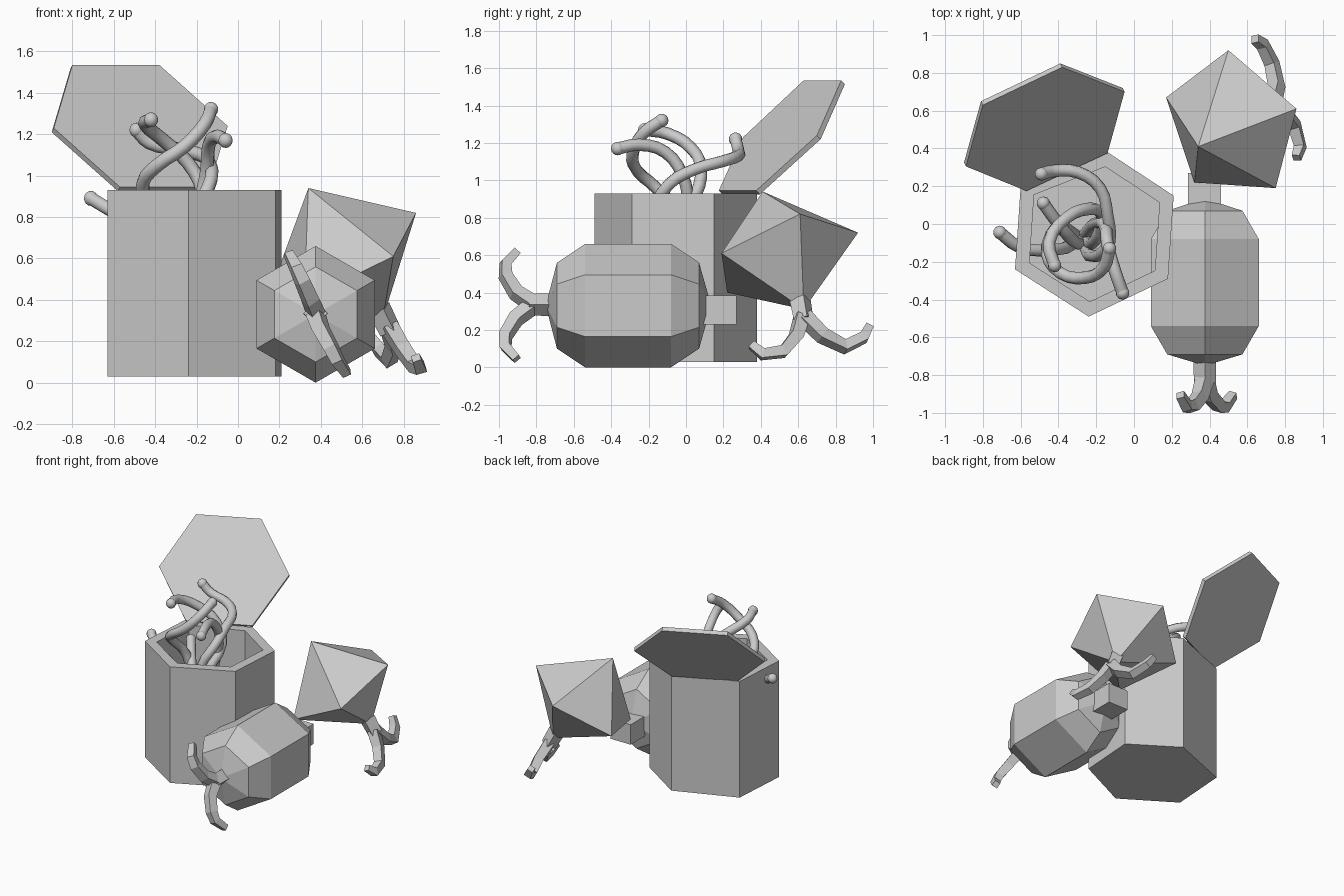
import bpy, bmesh, math
from mathutils import Vector

if "Cube" in bpy.data.objects:
    bpy.data.objects.remove(bpy.data.objects["Cube"])


def finish(name, bm):
    bmesh.ops.recalc_face_normals(bm, faces=bm.faces)
    me = bpy.data.meshes.new(name)
    bm.to_mesh(me)
    bm.free()
    ob = bpy.data.objects.new(name, me)
    bpy.context.collection.objects.link(ob)
    return ob


def loft(name, rings):
    """Skin a list of rings; a one-point ring is a pole, others are capped."""
    bm = bmesh.new()
    vs = [[bm.verts.new(p) for p in r] for r in rings]
    for a, b in zip(vs, vs[1:]):
        n = max(len(a), len(b))
        for i in range(n):
            j = (i + 1) % n
            if len(a) == 1:
                bm.faces.new((a[0], b[i], b[j]))
            elif len(b) == 1:
                bm.faces.new((a[i], a[j], b[0]))
            else:
                bm.faces.new((a[i], a[j], b[j], b[i]))
    for r in (vs[0], vs[-1]):
        if len(r) > 2:
            bm.faces.new(r)
    return finish(name, bm)


def tube(name, paths, depth, smooth):
    """Sweep round tubes along paths of (x, y, z, radius factor)."""
    cu = bpy.data.curves.new(name, 'CURVE')
    cu.dimensions = '3D'
    cu.bevel_depth = depth
    cu.bevel_resolution = 2 if smooth else 0
    cu.resolution_u = 3
    cu.use_fill_caps = True
    for path in paths:
        sp = cu.splines.new('BEZIER' if smooth else 'POLY')
        pts = sp.bezier_points if smooth else sp.points
        pts.add(len(path) - 1)
        for p, q in zip(pts, path):
            r = q[3] if len(q) > 3 else 1
            if smooth:
                p.co = q[:3]
                p.handle_left_type = p.handle_right_type = 'AUTO'
            else:
                p.co = (*q[:3], 1)
            p.radius = r
        sp.use_smooth = smooth
    ob = bpy.data.objects.new(name, cu)
    bpy.context.collection.objects.link(ob)
    bpy.ops.object.select_all(action='DESELECT')
    ob.select_set(True)
    bpy.context.view_layer.objects.active = ob
    bpy.ops.object.convert(target='MESH')


# Hollow hexagonal can
plan = [(-.14, .38), (.21, .15), (.18, -.29), (-.24, -.49), (-.63, -.24), (-.60, .20)]
cx, cy = -.205, -.05


def hexring(s, z):
    return [(cx + (x - cx) * s, cy + (y - cy) * s, z) for x, y in plan]


loft("can", [hexring(1, .03), hexring(1, .93), hexring(.82, .93), hexring(.82, .12)])

# Open lid leaning back from the rear left edge
lid = [Vector(p) for p in ((-.57, .175, .945), (-.14, .375, .945), (-.05, .70, 1.24),
                           (-.38, .83, 1.535), (-.80, .63, 1.535), (-.89, .305, 1.23))]
back = Vector((-.01, .02, -.02))
loft("lid", [lid, [p + back for p in lid]])

# Hexagonal barrel body lying along y
bx, bz = .375, .33


def barrel_ring(y, r):
    return [(bx + r * math.sin(math.pi * i / 3), y, bz + r * math.cos(math.pi * i / 3))
            for i in range(6)]


loft("barrel_body", [[(bx, -.75, bz)], barrel_ring(-.69, .23), barrel_ring(-.54, .33),
                     barrel_ring(-.08, .33), barrel_ring(.07, .23), [(bx, .135, bz)]])

# Square stub on the rear of the barrel
loft("barrel_stub", [[(x, y, z) for x, z in ((.285, .23), (.46, .23), (.46, .385), (.285, .385))]
                     for y in (.08, .27)])

# Forked claw on the front of the barrel
stem = [(.375, -.70, .335, 1.4), (.375, -.84, .335, 1.35)]
tube("barrel_claw", [
    stem,
    [(.375, -.82, .34, 1.2), (.35, -.91, .40, 1.1), (.31, -.965, .49),
     (.28, -.965, .555, .9), (.245, -.905, .62, .7)],
    [(.375, -.82, .33, 1.2), (.40, -.91, .26, 1.1), (.45, -.965, .17),
     (.48, -.965, .11, .9), (.525, -.905, .045, .7)]], .043, False)

# Tilted faceted gem: a five-sided double pyramid
loft("gem_body", [[(.34, .41, .94)],
                  [(.86, .61, .82), (.50, .92, .72), (.17, .67, .48), (.32, .22, .40), (.75, .19, .61)],
                  [(.70, .63, .31)]])

# Forked claw below the gem
tube("gem_claw", [
    [(.68, .61, .36, 1.4), (.735, .63, .25, 1.3)],
    [(.73, .63, .27, 1.2), (.755, .73, .17, 1.1), (.73, .85, .11), (.68, .95, .16, .9), (.64, .98, .22, .7)],
    [(.73, .62, .27, 1.2), (.79, .59, .17, 1.1), (.85, .52, .085), (.88, .41, .07, .9), (.86, .35, .12, .7)]],
     .043, False)

# Tentacles spilling out of the can, each with a rounded tip
root = (-.28, -.08, .3)
tentacles = [
    [(-.49, .265, 1.22), (-.43, .28, 1.16), (-.30, .275, 1.13), (-.18, .19, 1.10),
     (-.14, .05, 1.06), (-.13, -.09, .98), (-.2, -.17, .82)],
    [(-.06, -.365, 1.17), (-.10, -.25, 1.19), (-.14, -.11, 1.15), (-.15, -.02, 1.03), (-.18, .01, .88)],
    [(-.42, -.22, 1.27), (-.45, -.10, 1.25), (-.36, .03, 1.17), (-.24, .08, 1.06),
     (-.17, .05, .92), (-.2, -.08, .75)],
    [(-.13, -.13, 1.32), (-.16, -.23, 1.25), (-.26, -.285, 1.14), (-.39, -.26, 1.05),
     (-.46, -.16, .96), (-.42, -.03, .8)],
    [(-.71, -.045, .89), (-.61, -.12, .83), (-.45, -.14, .74)],
    [(-.48, .11, .85), (-.40, 0, .78), (-.32, -.09, .65)],
]
tube("tentacles", [t + [root] for t in tentacles], .033, True)
for i, t in enumerate(tentacles):
    bm = bmesh.new()
    bmesh.ops.create_uvsphere(bm, u_segments=10, v_segments=8, radius=.036)
    bmesh.ops.translate(bm, vec=t[0], verts=bm.verts)
    for f in bm.faces:
        f.smooth = True
    finish(f"tentacle_tip_{i + 1}", bm)
